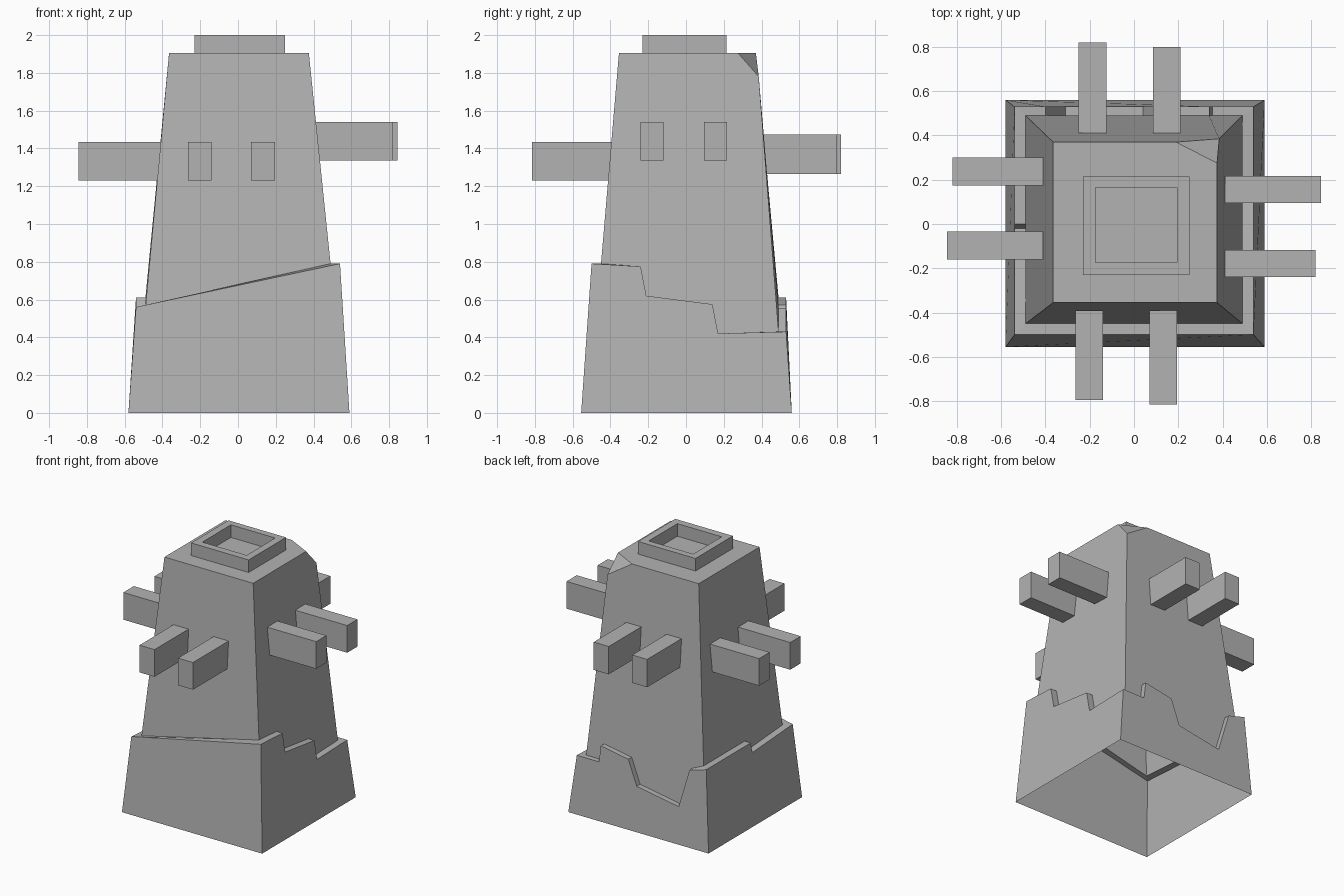
import bpy
import bmesh
from mathutils import Vector

if "Cube" in bpy.data.objects:
    bpy.data.objects.remove(bpy.data.objects["Cube"], do_unlink=True)

GREY = (0.45, 0.45, 0.45, 1.0)
stone = bpy.data.materials.new("grey_stone")
stone.use_nodes = True
stone.diffuse_color = GREY
stone.node_tree.nodes["Principled BSDF"].inputs["Base Color"].default_value = GREY


def build(name, polygons):
    """Flat-shaded object from polygons given as lists of points, welded together."""
    bm = bmesh.new()
    for poly in polygons:
        bm.faces.new([bm.verts.new(p) for p in poly])
    bmesh.ops.remove_doubles(bm, verts=bm.verts[:], dist=0.0001)
    mesh = bpy.data.meshes.new(name)
    bm.to_mesh(mesh)
    bm.free()
    mesh.materials.append(stone)
    obj = bpy.data.objects.new(name, mesh)
    bpy.context.collection.objects.link(obj)
    return obj


def rectangle(x0, x1, y0, y1, z):
    return [(x0, y0, z), (x1, y0, z), (x1, y1, z), (x0, y1, z)]


def band(lower, upper):
    """Quads joining two loops of equal length."""
    n = len(lower)
    return [[lower[i], lower[(i + 1) % n], upper[(i + 1) % n], upper[i]] for i in range(n)]


def box(name, x0, x1, y0, y1, z0, z1):
    low, high = rectangle(x0, x1, y0, y1, z0), rectangle(x0, x1, y0, y1, z1)
    return build(name, band(low, high) + [low[::-1], high])


# Broken rim of the base: position along each side and height, counterclockwise
LEFT, RIGHT, FRONT, BACK = -0.54, 0.54, -0.50, 0.53
right_steps = [(FRONT, 0.79), (-0.24, 0.775), (-0.21, 0.62), (0.14, 0.575), (0.17, 0.42)]
back_steps = [(RIGHT, 0.43), (0.355, 0.43), (0.34, 0.555), (0.11, 0.515),
              (0.04, 0.33), (-0.31, 0.27), (-0.40, 0.57)]
left_steps = [(BACK, 0.61), (0.0, 0.61), (-0.02, 0.53)]
sides = [
    [(LEFT, FRONT, 0.56)],
    [(RIGHT, y, z) for y, z in right_steps],
    [(x, BACK, z) for x, z in back_steps],
    [(LEFT, y, z) for y, z in left_steps],
]


def inward(p):
    """Point on the tower wall level with a rim point."""
    return (max(-0.49, min(0.49, p[0])), max(-0.45, min(0.49, p[1])), p[2])


rims = [side + [sides[(i + 1) % 4][0]] for i, side in enumerate(sides)]
outer = [p for side in sides for p in side]
inner = [inward(p) for p in outer]

# Hollow base shell with its narrow ledge
foot = rectangle(-0.58, 0.59, -0.555, 0.56, 0)
shell = [[foot[i], foot[(i + 1) % 4]] + rims[i][::-1] for i in range(4)]
build("base_shell", shell + band(outer, inner))

# Tapered tower with one chipped top corner
TOP = 1.905
front_left, front_right, _, back_left = rectangle(-0.365, 0.375, -0.355, 0.37, TOP)
chip_back, chip_side, chip_low = (0.19, 0.37, TOP), (0.375, 0.275, TOP), (0.385, 0.385, 1.78)
upper_edges = [
    [front_right, front_left],
    [chip_low, chip_side, front_right],
    [back_left, chip_back, chip_low],
    [front_left, back_left],
]
walls = [[inward(p) for p in rim] + edge for rim, edge in zip(rims, upper_edges)]
roof = [front_left, front_right, chip_side, chip_back, back_left]
build("tower_body", walls + [roof, [chip_side, chip_low, chip_back]])

# Square raised rim on the roof
out_low, out_high = (rectangle(-0.23, 0.25, -0.23, 0.215, z) for z in (TOP, 2.0))
in_low, in_high = (rectangle(-0.175, 0.195, -0.175, 0.165, z) for z in (TOP, 2.0))
build("roof_rim", band(out_low, out_high) + band(out_high, in_high) + band(in_high, in_low))

# Protruding beams, two on each side
for label, x, tip in (("right", -0.265, -0.795), ("left", 0.07, -0.815)):
    box("front_beam_" + label, x, x + 0.125, tip, -0.39, 1.23, 1.435)
for label, x, tip in (("right", -0.25, 0.82), ("left", 0.085, 0.80)):
    box("back_beam_" + label, x, x + 0.125, 0.41, tip, 1.265, 1.475)
for label, y, tip in (("front", -0.24, 0.82), ("back", 0.095, 0.845)):
    box("left_beam_" + label, 0.41, tip, y, y + 0.122, 1.335, 1.54)
for label, y, tip in (("front", -0.16, -0.845), ("back", 0.175, -0.82)):
    box("right_beam_" + label, tip, -0.41, y, y + 0.125, 1.23, 1.435)
